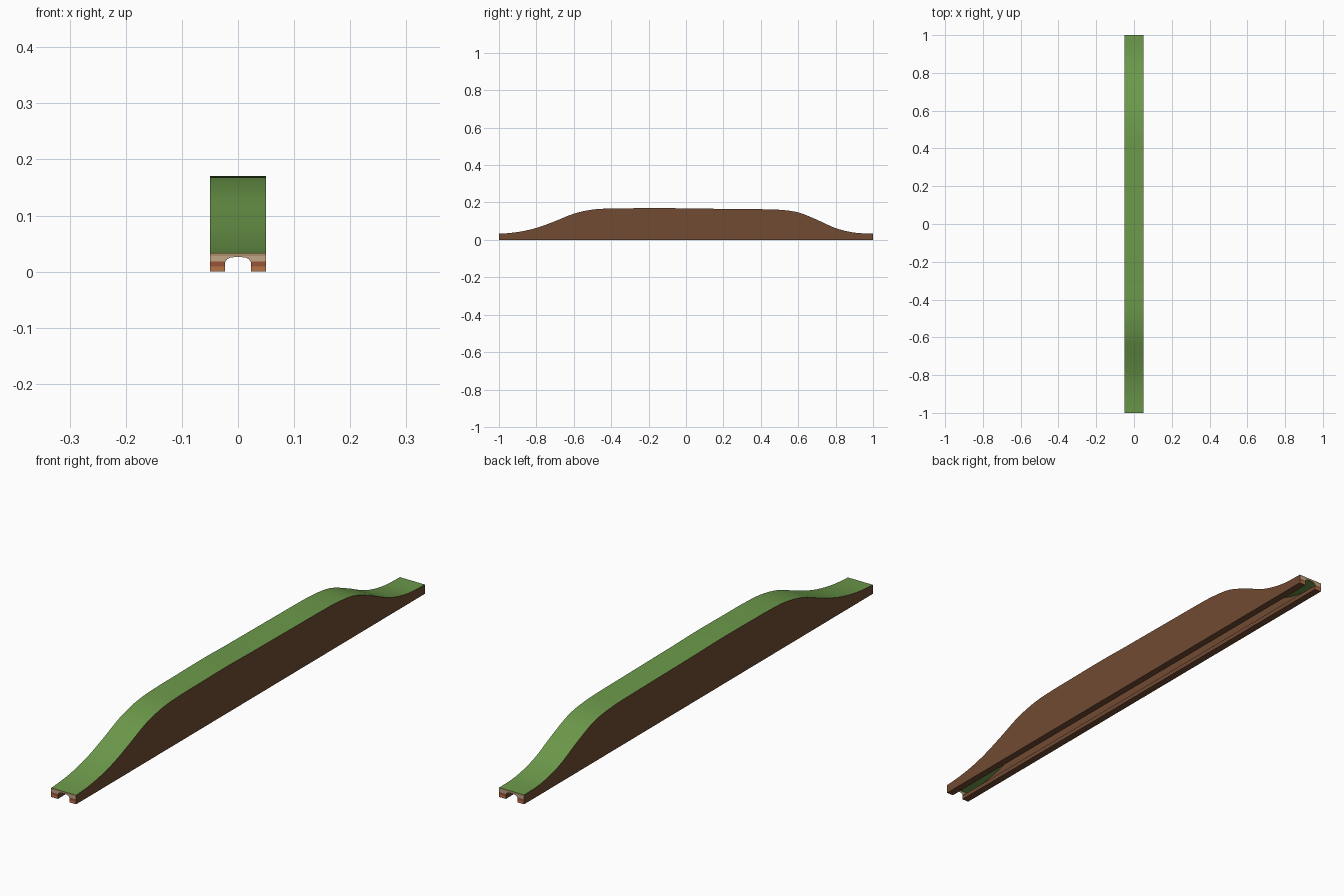
import bpy

if "Cube" in bpy.data.objects:
    bpy.data.objects.remove(bpy.data.objects["Cube"])

W = 0.05  # half width


def material(name, rgb):
    m = bpy.data.materials.new(name)
    m.diffuse_color = [(c / 255) ** 2.2 for c in rgb] + [1]
    m.use_nodes = True
    m.node_tree.nodes["Principled BSDF"].inputs["Base Color"].default_value = m.diffuse_color
    return m


GRASS = material("grass", (108, 152, 76))
SOIL = material("soil", (112, 76, 54))
TAN = material("tan_stone", (190, 163, 132))
SAND = material("dark_tan_stone", (170, 142, 106))
BRICK = material("red_brick", (150, 84, 58))
CLAY = material("orange_clay", (182, 115, 74))


def build(name, verts, faces, mats, slots=None, smooth=False):
    me = bpy.data.meshes.new(name)
    me.from_pydata(verts, [], faces)
    for m in mats:
        me.materials.append(m)
    for i, p in enumerate(me.polygons):
        p.material_index = slots[i] if slots else 0
        p.use_smooth = smooth
    me.update()
    ob = bpy.data.objects.new(name, me)
    bpy.context.collection.objects.link(ob)
    return ob


def strip(name, left, right, mat, smooth=False):
    n = len(left)
    faces = [(i, n + i, n + i + 1, i + 1) for i in range(n - 1)]
    return build(name, left + right, faces, [mat], smooth=smooth)


# Hill height profile, sampled every 0.1 along y and smoothed
H = [.033, .042, .064, .100, .140, .162, .168, .169, .170, .170, .168,
     .167, .166, .165, .164, .161, .147, .108, .063, .039, .034]
SUB = 4
profile = []
for i in range(20):
    a, b, c, d = (H[min(max(i + k, 0), 20)] for k in (-1, 0, 1, 2))
    for s in range(SUB):
        t = s / SUB
        z = b + .5 * t * (c - a + t * (2*a - 5*b + 4*c - d + t * (3*(b - c) + d - a)))
        profile.append((-1 + (i + t) / 10, z))
profile.append((1, H[-1]))

# Grass surface
strip("grass_top", [(-W, y, z) for y, z in profile],
      [(W, y, z) for y, z in profile], GRASS, True)

# Soil sides, base strips and inner channel walls
for s, side in ((-1, "left"), (1, "right")):
    low = [(s * W, y, 0) for y, z in profile]
    high = [(s * W, y, z) for y, z in profile]
    strip(side + "_soil_wall", *((high, low) if s < 0 else (low, high)), SOIL)
    a, b = sorted((s * W, s * .023))
    strip(side + "_base", [(b, -1, 0), (b, 1, 0)], [(a, -1, 0), (a, 1, 0)], SOIL)
    x = s * .023
    p, q = [(x, -1, 0), (x, 1, 0)], [(x, -1, .016), (x, 1, .016)]
    strip(side + "_channel_wall", *((p, q) if s < 0 else (q, p)), SOIL)

# Layered end faces with an arched opening: (height, opening half width, layer)
ROWS = [(0, .023, 0), (.009, .023, 1), (.016, .023, 1), (.018, .0225, 2),
        (.0225, .019, 2), (.0253, .013, 2), (.0265, 0, 2), (.028, 0, 3)]
for y, label, top in ((-1, "front", H[0]), (1, "back", H[-1])):
    rows = ROWS + [(top, 0, 3)]
    verts, faces, slots = [], [], []
    for (z0, w0, layer), (z1, w1, _) in zip(rows, rows[1:]):
        for s in (-1, 1):
            k = len(verts)
            verts += [(s*w0, y, z0), (s*W, y, z0), (s*W, y, z1), (s*w1, y, z1)]
            f = (k, k + 1, k + 2, k + 3)
            faces.append(f if s * y < 0 else f[::-1])
            slots.append(layer)
    build(label + "_arch_face", verts, faces, [CLAY, BRICK, TAN, SAND], slots)
